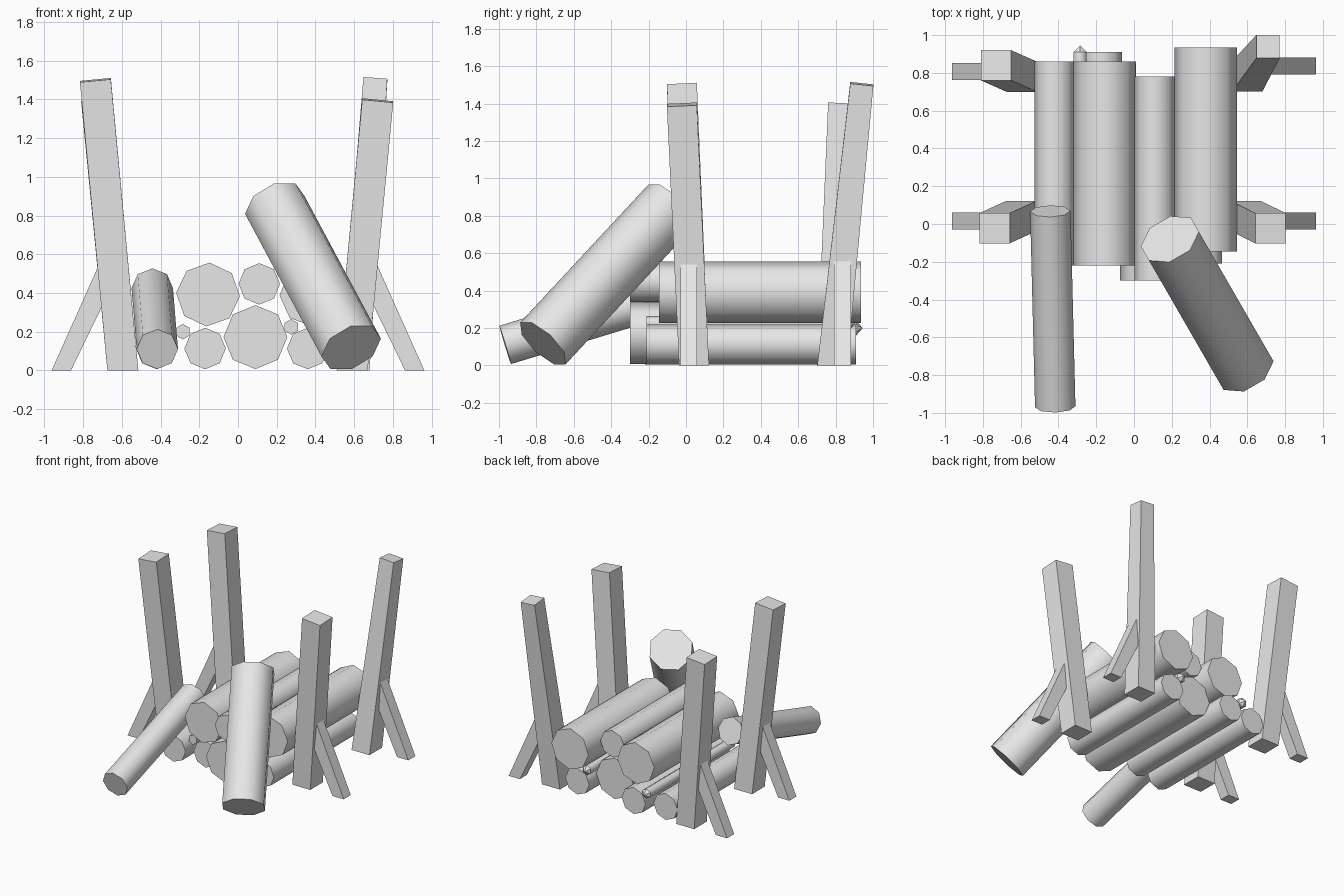
import bpy
import math
from mathutils import Vector

cube = bpy.data.objects.get("Cube")
if cube:
    bpy.data.objects.remove(cube, do_unlink=True)

grey = bpy.data.materials.new("plain_grey")
grey.use_nodes = True
grey.diffuse_color = (0.8, 0.8, 0.8, 1)
grey.node_tree.nodes["Principled BSDF"].inputs["Base Color"].default_value = (0.8, 0.8, 0.8, 1)


def add_object(name, verts, faces):
    mesh = bpy.data.meshes.new(name)
    mesh.from_pydata(verts, [], faces)
    mesh.materials.append(grey)
    obj = bpy.data.objects.new(name, mesh)
    bpy.context.scene.collection.objects.link(obj)
    return mesh


def log(name, start, end, radius, sides=8, roll=0, tip=0):
    """Round log between two points, with flat caps or a pointed far end."""
    start, end = Vector(start), Vector(end)
    axis = (end - start).normalized()
    side = axis.cross(Vector((0, 0, 1))).normalized()
    up = side.cross(axis)
    verts = []
    for centre in (start, end):
        for i in range(sides):
            a = math.radians(90 + roll) + math.tau * i / sides
            verts.append(centre + radius * (math.cos(a) * side + math.sin(a) * up))
    ring = range(sides)
    faces = [(i, (i + 1) % sides, sides + (i + 1) % sides, sides + i) for i in ring]
    faces = [f[::-1] for f in faces]
    faces.append(tuple(ring))
    if tip:
        verts.append(end + axis * tip)
        faces += [(sides + (i + 1) % sides, sides + i, 2 * sides) for i in ring]
    else:
        faces.append(tuple(sides + i for i in reversed(ring)))
    mesh = add_object(name, verts, faces)
    mesh.flip_normals()
    # Smooth bark, flat ends
    for p in mesh.polygons:
        p.use_smooth = len(p.vertices) == 4


def beam(name, bottom, top, size, top_scale=1.0):
    """Leaning square beam: flat on the ground, cut square at the top."""
    bottom, top = Vector(bottom), Vector(top)
    lean = top - bottom
    corners = [(-1, -1), (1, -1), (1, 1), (-1, 1)]
    verts = []
    for cx, cy in corners:
        verts.append(bottom + Vector((cx * size[0] / 2, cy * size[1] / 2, 0)))
    for cx, cy in corners:
        x, y = cx * size[0] / 2 * top_scale, cy * size[1] / 2 * top_scale
        verts.append(top + Vector((x, y, -(lean.x * x + lean.y * y) / lean.z)))
    faces = [(3, 2, 1, 0), (4, 5, 6, 7)]
    faces += [(i, (i + 1) % 4, (i + 1) % 4 + 4, i + 4) for i in range(4)]
    add_object(name, verts, faces)


# Stacked logs: name, x, z, front y, radius, roll
LENGTH = 1.08
BIG, SMALL = 0.165, 0.107
stack = [
    ("upper_right_log", -0.155, 0.392, -0.22, BIG, -3),
    ("upper_left_log", 0.38, 0.392, -0.145, BIG, 2),
    ("upper_middle_log", 0.11, 0.447, -0.30, SMALL, 0),
    ("lower_middle_log", 0.09, 0.172, -0.30, BIG, 0),
    ("lower_right_log", -0.17, 0.113, -0.17, SMALL, 0),
    ("lower_left_log", 0.36, 0.113, -0.21, SMALL, 0),
    ("outer_right_log", -0.42, 0.113, -0.22, SMALL, 0),
]
for name, x, z, y, r, roll in stack:
    log(name, (x, y, z), (x, y + LENGTH, z), r, roll=roll)

# Thin pointed twigs between the logs
log("right_twig", (-0.285, -0.17, 0.2), (-0.285, 0.91, 0.2), 0.04, sides=6, tip=0.035)
log("left_twig", (0.275, -0.21, 0.225), (0.275, 0.87, 0.225), 0.04, sides=6, tip=0.035)

# Logs leaning on the front of the stack
log("leaning_small_log", (-0.417, -0.967, 0.11), (-0.443, 0.068, 0.425), SMALL)
log("leaning_big_log", (0.585, -0.765, 0.118), (0.19, -0.08, 0.855), BIG, roll=22.5)

# Corner posts
POST = (0.16, 0.16)
beam("front_right_post", (-0.595, 0.043, 0), (-0.737, -0.022, 1.5), POST)
beam("back_right_post", (-0.595, 0.78, 0), (-0.73, 0.84, 1.395), POST)
beam("front_left_post", (0.59, 0.043, 0), (0.722, -0.022, 1.395), POST)
beam("back_left_post", (0.60, 0.782, 0), (0.71, 0.94, 1.505), POST, 0.77)

# Slanted braces beside the posts
braces = [
    ("front_right_brace", -1, 0.015),
    ("back_right_brace", -1, 0.807),
    ("front_left_brace", 1, 0.015),
    ("back_left_brace", 1, 0.837),
]
for name, s, y in braces:
    beam(name, (s * 0.913, y, 0), (s * 0.652, y, 0.56), (0.1, 0.09))
